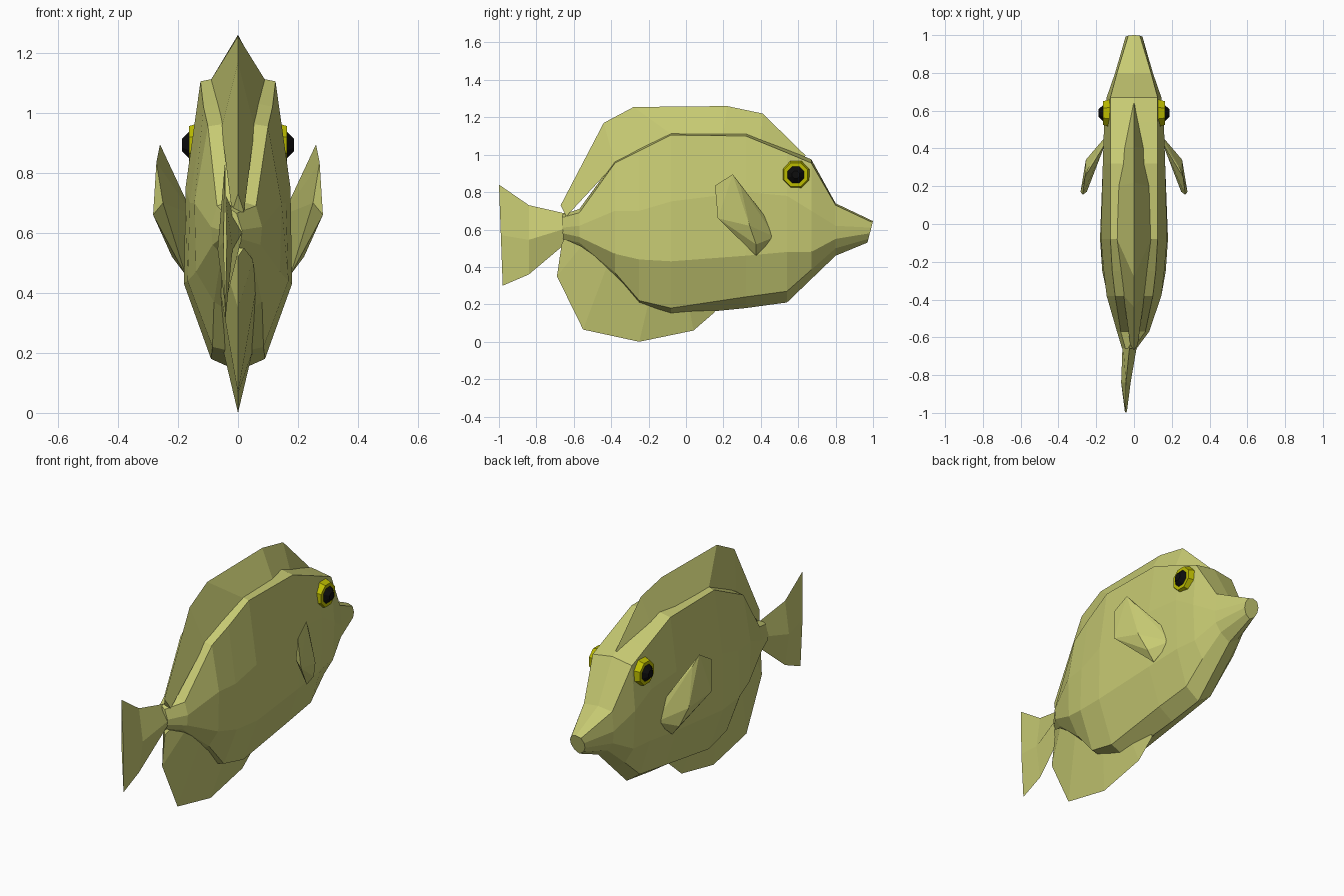
import bpy, bmesh, math
from mathutils import Matrix, Vector

if "Cube" in bpy.data.objects:
    bpy.data.objects.remove(bpy.data.objects["Cube"])


def material(name, rgb):
    m = bpy.data.materials.new(name)
    m.diffuse_color = (*rgb, 1)
    m.use_nodes = True
    m.node_tree.nodes["Principled BSDF"].inputs["Base Color"].default_value = m.diffuse_color
    return m


OLIVE = material("pale olive yellow", (0.57, 0.59, 0.17))
RING = material("strong yellow", (0.50, 0.50, 0.0))
BLACK = material("black", (0.004, 0.004, 0.004))


def finish(name, bm, mat):
    bmesh.ops.recalc_face_normals(bm, faces=bm.faces)
    me = bpy.data.meshes.new(name)
    bm.to_mesh(me)
    bm.free()
    me.materials.append(mat)
    ob = bpy.data.objects.new(name, me)
    bpy.context.collection.objects.link(ob)
    return ob


def loft(name, rings, mat):
    """Skin a row of equal-length closed rings and cap both ends."""
    bm = bmesh.new()
    rows = [[bm.verts.new(p) for p in r] for r in rings]
    n = len(rows[0])
    for a, b in zip(rows, rows[1:]):
        for i in range(n):
            j = (i + 1) % n
            bm.faces.new((a[i], a[j], b[j], b[i]))
    bm.faces.new(rows[0])
    bm.faces.new(rows[-1])
    return finish(name, bm, mat)


# Body: y, centre x, belly z, then (x, z) of belly edge, flank, upper flank, shoulder, then back z
stations = [
    (0.97, 0, .53, (.03, .55), (.045, .58), (.045, .61), (.03, .637), .645),
    (0.80, 0, .46, (.06, .50), (.095, .55), (.10, .62), (.09, .73), .74),
    (0.67, 0, .335, (.08, .385), (.135, .48), (.145, .70), (.125, .955), .975),
    (0.54, 0, .21, (.085, .27), (.15, .48), (.158, .78), (.125, 1.01), 1.03),
    (0.32, 0, .18, (.09, .24), (.165, .46), (.165, .80), (.125, 1.10), 1.12),
    (-.08, 0, .14, (.09, .18), (.18, .43), (.175, .75), (.125, 1.105), 1.13),
    (-.25, 0, .20, (.085, .22), (.168, .44), (.16, .70), (.115, 1.02), 1.045),
    (-.38, 0, .32, (.08, .37), (.14, .47), (.145, .70), (.10, .955), .97),
    (-.57, -.005, .48, (.05, .53), (.08, .56), (.085, .62), (.065, .69), .71),
    (-.66, -.025, .54, (.02, .55), (.035, .58), (.038, .61), (.02, .665), .68),
]
rings = []
for y, cx, zb, *side, zt in stations:
    ring = [(cx, y, zb)] + [(cx + x, y, z) for x, z in side]
    ring += [(cx, y, zt)] + [(cx - x, y, z) for x, z in reversed(side)]
    rings.append(ring)
# slanted lips
rings[0] = [(x, y + 0.03 * (z - .53) / .115, z) for x, y, z in rings[0]]
loft("body", rings, OLIVE)


# Dorsal and anal fins: wedges from a wide base to a sharp edge
def wedge_fin(name, rows):
    loft(name, [[(-w, y, z), (w, y, z), (0, ey, ez)] for y, z, w, ey, ez in rows], OLIVE)


wedge_fin("dorsal_fin", [
    (.62, .98, .01, .64, .995), (.40, 1.08, .05, .41, 1.22), (.20, 1.11, .08, .22, 1.26),
    (-.08, 1.11, .09, -.28, 1.255), (-.38, .95, .055, -.44, 1.17), (-.64, .67, .02, -.67, .73)])
wedge_fin("anal_fin", [
    (.16, .17, .01, .15, .155), (.02, .17, .03, .04, .06), (-.20, .21, .05, -.25, 0),
    (-.42, .41, .06, -.55, .065), (-.56, .51, .05, -.69, .35), (-.65, .55, .02, -.665, .52)])

# Tail fin: thin diamond section, slightly swung to one side
tail = []
for yt, zt, yb, zb, cx, w in [(-.62, .68, -.62, .545, -.02, .04), (-.84, .73, -.84, .36, -.043, .025),
                              (-1.0, .84, -.98, .30, -.043, .006)]:
    ym, zm = (yt + yb) / 2, (zt + zb) / 2
    tail.append([(cx, yt, zt), (cx + w, ym, zm), (cx, yb, zb), (cx - w, ym, zm)])
loft("tail_fin", tail, OLIVE)

# Pectoral fins: faceted paddles swept outwards
paddle = [(.26, .25, .895), (.245, .29, .84), (.272, .155, .835), (.283, .17, .66), (.255, .34, .62),
          (.22, .375, .52), (.175, .375, .46), (.14, .475, .56), (.15, .43, .66), (.25, .17, .70)]
for s, label in ((1, "right"), (-1, "left")):
    bm = bmesh.new()
    for x, y, z in paddle:
        bm.verts.new((s * x, y, z))
    bmesh.ops.convex_hull(bm, input=bm.verts)
    finish(label + "_pectoral_fin", bm, OLIVE)

    # Eyes: octagonal ring with a raised black pupil
    for part, r1, r2, x0, x1, mat in (("eye_ring", .083, .068, .115, .163, RING),
                                      ("pupil", .056, .022, .155, .187, BLACK)):
        bm = bmesh.new()
        turn = (Matrix.Translation((s * (x0 + x1) / 2, .587, .893))
                @ Matrix.Rotation(s * math.pi / 2, 4, 'Y') @ Matrix.Rotation(math.pi / 8, 4, 'Z'))
        bmesh.ops.create_cone(bm, cap_ends=True, segments=8, radius1=r1, radius2=r2,
                              depth=x1 - x0, matrix=turn)
        finish(label + "_" + part, bm, mat)
